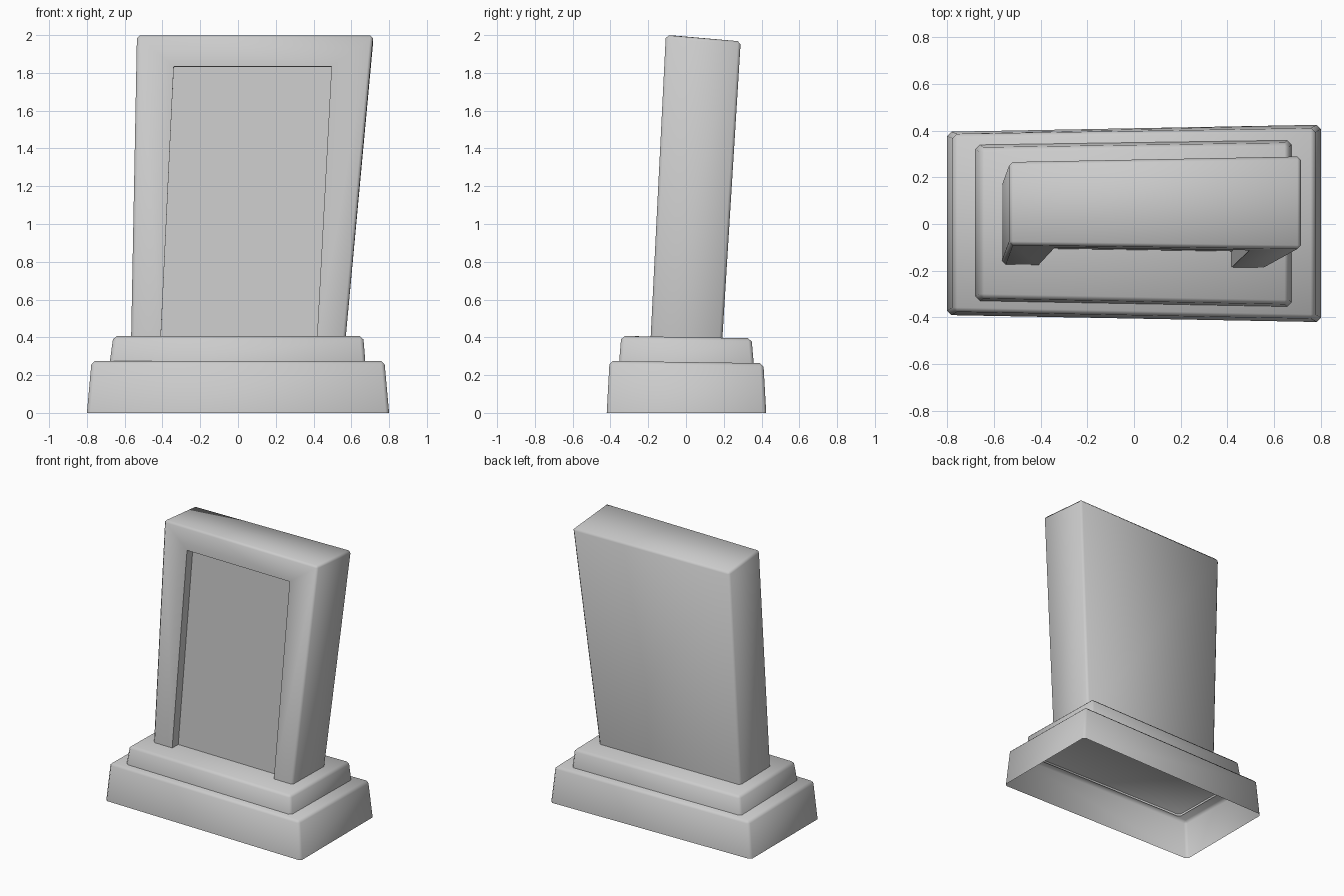
import bpy
import bmesh
import math

if "Cube" in bpy.data.objects:
    bpy.data.objects.remove(bpy.data.objects["Cube"], do_unlink=True)

stone = bpy.data.materials.new("grey_stone")
stone.use_nodes = True
colour = (0.6, 0.6, 0.6, 1)
stone.diffuse_color = colour
stone.node_tree.nodes["Principled BSDF"].inputs["Base Color"].default_value = colour


def block(name, bottom, top, bevel=0.0, open_bottom=False):
    """Skewed box; corners run front left, front right, back right, back left in x."""
    bm = bmesh.new()
    low = [bm.verts.new(p) for p in bottom]
    high = [bm.verts.new(p) for p in top]
    base = bm.faces.new(low[::-1])
    bm.faces.new(high)
    for i in range(4):
        j = (i + 1) % 4
        bm.faces.new((low[i], low[j], high[j], high[i]))
    if open_bottom:
        bmesh.ops.delete(bm, geom=[base], context='FACES_ONLY')
    if bevel:
        edges = [e for e in bm.edges if not all(v in low for v in e.verts)]
        bmesh.ops.bevel(bm, geom=edges, offset=bevel, segments=1,
                        profile=0.5, affect='EDGES', clamp_overlap=True)
    mesh = bpy.data.meshes.new(name)
    bm.to_mesh(mesh)
    bm.free()
    mesh.materials.append(stone)
    ob = bpy.data.objects.new(name, mesh)
    bpy.context.collection.objects.link(ob)
    return ob


def ring(x0, x1, left, right, z_front, z_back):
    """Four corners from x limits, (front, back) y at each end, and heights."""
    return [(x0, left[0], z_front), (x1, right[0], z_front),
            (x1, right[1], z_back), (x0, left[1], z_back)]


# Stepped plinth, hollow underneath
plinth = block("plinth",
               ring(-0.80, 0.80, (-0.39, 0.395), (-0.42, 0.425), 0, 0),
               ring(-0.775, 0.775, (-0.375, 0.385), (-0.405, 0.41), 0.275, 0.263),
               0.018, True)
step = block("upper_step",
             ring(-0.68, 0.675, (-0.33, 0.34), (-0.355, 0.36), 0.26, 0.25),
             ring(-0.66, 0.663, (-0.317, 0.327), (-0.343, 0.347), 0.407, 0.395),
             0.018, True)

# Leaning tablet
tablet = block("tablet",
               ring(-0.566, 0.569, (-0.174, 0.182), (-0.188, 0.192), 0.385, 0.385),
               ring(-0.535, 0.716, (-0.09, 0.266), (-0.107, 0.29), 2.0, 1.967),
               0.016)

# Recessed panel, open at the foot
cutter = block("panel_cutter",
               ring(-0.413, 0.413, (-0.4, -0.11), (-0.4, -0.122), 0.3, 0.3),
               ring(-0.34, 0.495, (-0.4, -0.033), (-0.4, -0.045), 1.85, 1.83))
cutter.hide_render = True
cut = tablet.modifiers.new("panel_recess", 'BOOLEAN')
cut.operation = 'DIFFERENCE'
cut.solver = 'EXACT'
cut.object = cutter
bpy.context.view_layer.objects.active = tablet
tablet.select_set(True)
bpy.ops.object.modifier_apply(modifier=cut.name)
bpy.data.objects.remove(cutter, do_unlink=True)

# Soft shading over the bevels, crisp panel edges
bpy.ops.object.select_all(action='DESELECT')
for ob in (plinth, step, tablet):
    ob.select_set(True)
bpy.context.view_layer.objects.active = tablet
bpy.ops.object.shade_smooth_by_angle(angle=math.radians(60))
